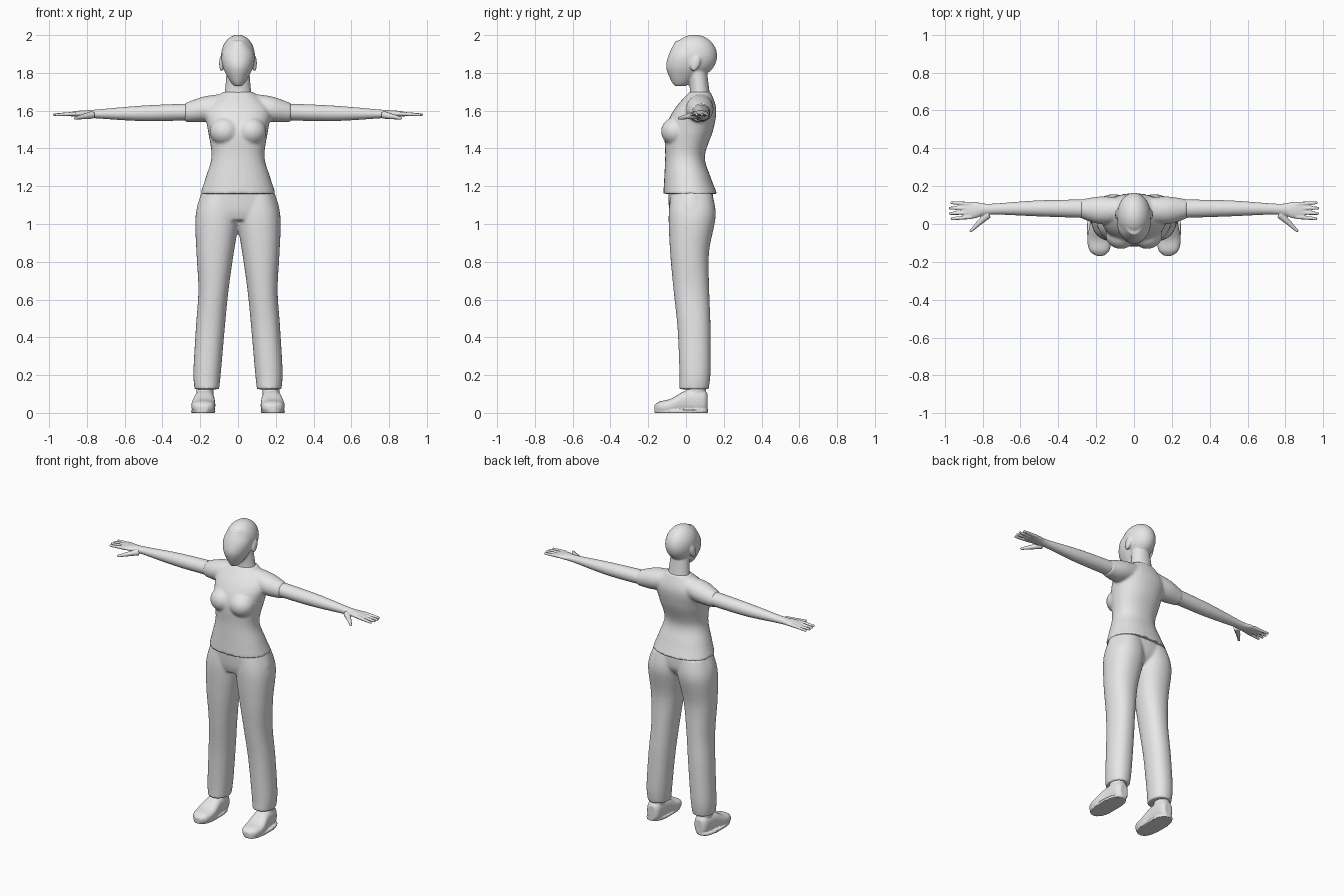
import bpy, bmesh, math
from mathutils import Vector, Matrix

default_cube = bpy.data.objects.get("Cube")
if default_cube:
    bpy.data.objects.remove(default_cube, do_unlink=True)

shade = (0.8, 0.8, 0.8, 1)
grey = bpy.data.materials.new("plain grey")
grey.use_nodes = True
grey.diffuse_color = shade
grey.node_tree.nodes["Principled BSDF"].inputs["Base Color"].default_value = shade


def spline(rows, steps=6):
    """Resample rows of numbers along a Catmull-Rom spline."""
    padded = [rows[0], *rows, rows[-1]]
    result = []
    for before, start, end, after in zip(padded, padded[1:], padded[2:], padded[3:]):
        before, start, end, after = map(Vector, (before, start, end, after))
        for step in range(steps):
            t = step / steps
            leave, arrive = (end - before) / 2, (after - start) / 2
            rise = t * t * (3 - 2 * t)
            result.append(start.lerp(end, rise)
                          + leave * t * (1 - t) ** 2 - arrive * t * t * (1 - t))
    return result + [Vector(rows[-1])]


def loft(mesh, axis, rows, power=2.0, sides=32):
    """Skin rounded sections; each row is position, then min and max on the other two axes."""
    order = {"x": (2, 0, 1), "y": (0, 2, 1), "z": (0, 1, 2)}[axis]
    rings = []
    for position, left, right, near, far in spline(rows):
        ring = []
        for side in range(sides):
            angle = math.tau * side / sides
            c, s = math.cos(angle), math.sin(angle)
            u = math.copysign(abs(c) ** (2 / power), c)
            v = math.copysign(abs(s) ** (2 / power), s)
            point = ((left + right + u * (right - left)) / 2,
                     (near + far + v * (far - near)) / 2, position)
            ring.append(mesh.verts.new([point[i] for i in order]))
        rings.append(ring)
    for lower, upper in zip(rings, rings[1:]):
        for side in range(sides):
            after = (side + 1) % sides
            mesh.faces.new((lower[side], lower[after], upper[after], upper[side]))
    mesh.faces.new(rings[0])
    mesh.faces.new(rings[-1])


def centred_loft(mesh, rows, power=2.0):
    """Upright loft about the middle; each row is height, half width, front and back."""
    full = [(height, -half, half, front, back) for height, half, front, back in rows]
    loft(mesh, "z", full, power)


def ball(mesh, centre, radii, tilt=0.0):
    matrix = (Matrix.Translation(centre) @ Matrix.Rotation(tilt, 4, "X")
              @ Matrix.Diagonal((*radii, 1)))
    bmesh.ops.create_uvsphere(mesh, u_segments=32, v_segments=16, radius=1, matrix=matrix)


def digit(mesh, start, end, base, tip):
    """Tapered finger with a round tip."""
    start, end = Vector(start), Vector(end)
    along = end - start
    matrix = (Matrix.Translation((start + end) / 2)
              @ along.to_track_quat("Z", "Y").to_matrix().to_4x4())
    bmesh.ops.create_cone(mesh, cap_ends=True, segments=12, radius1=base, radius2=tip,
                          depth=along.length, matrix=matrix)
    ball(mesh, end, (tip, tip, tip))


def finish(name, mesh, voxel, smoothing):
    """Mirror the part, blend its pieces into one skin and smooth it."""
    bmesh.ops.recalc_face_normals(mesh, faces=mesh.faces)
    data = bpy.data.meshes.new(name)
    mesh.to_mesh(data)
    mesh.free()
    data.materials.append(grey)
    part = bpy.data.objects.new(name, data)
    bpy.context.collection.objects.link(part)
    mirror = part.modifiers.new("Mirror", "MIRROR")
    mirror.use_mirror_merge = False
    blend = part.modifiers.new("Blend", "REMESH")
    blend.mode = "VOXEL"
    blend.voxel_size = voxel
    blend.use_smooth_shade = True
    soften = part.modifiers.new("Soften", "SMOOTH")
    soften.factor = 0.5
    soften.iterations = smoothing


# Head: cranium, face, neck and ears
head = bmesh.new()
ball(head, (0, .045, 1.89), (.09, .12, .112))
centred_loft(head, [
    (1.73, .02, -.06, 0), (1.76, .045, -.08, .04), (1.83, .08, -.105, .1),
    (1.9, .086, -.09, .1), (1.97, .05, -.055, .1)])
centred_loft(head, [(1.64, .085, 0, .14), (1.7, .07, .02, .125), (1.82, .06, .01, .11)])
ball(head, (.088, .05, 1.85), (.012, .024, .044), tilt=-.35)
finish("head", head, voxel=.006, smoothing=4)

# Shirt: body, bust and sleeves
shirt = bmesh.new()
centred_loft(shirt, [
    (1.16, .2, -.12, .165), (1.25, .17, -.115, .13), (1.36, .14, -.11, .1),
    (1.5, .16, -.11, .145), (1.61, .17, -.06, .16), (1.7, .08, .02, .13)], power=2.2)
ball(shirt, (.07, -.055, 1.49), (.08, .077, .075))
loft(shirt, "x", [
    (.07, .01, .14, 1.56, 1.69), (.18, 0, .145, 1.54, 1.675), (.28, .03, .13, 1.54, 1.64)])
finish("shirt", shirt, voxel=.008, smoothing=4)

# Arms, palms, fingers and thumbs
arms = bmesh.new()
loft(arms, "x", [
    (.2, .03, .13, 1.55, 1.64), (.5, .04, .125, 1.545, 1.627), (.76, .05, .107, 1.56, 1.605),
    (.84, .03, .117, 1.566, 1.6), (.9, .03, .117, 1.572, 1.59)])
for finger in range(4):
    reach = .975 - .008 * abs(finger - 1.4)
    digit(arms, (.86, .106 - .023 * finger, 1.584), (reach, .112 - .028 * finger, 1.578),
          base=.0115, tip=.008)
knuckle = (.82, .005, 1.568)
digit(arms, (.77, .05, 1.578), knuckle, base=.021, tip=.014)
digit(arms, knuckle, (.862, -.037, 1.56), base=.014, tip=.008)
finish("arms", arms, voxel=.0045, smoothing=2)

# Trousers: hips and legs
trousers = bmesh.new()
centred_loft(trousers, [
    (1.02, .2, -.075, .1), (1.08, .22, -.09, .14), (1.2, .18, -.095, .14)], power=2.2)
loft(trousers, "z", [
    (.125, .1, .23, -.035, .12), (.22, .09, .236, -.035, .13), (.45, .07, .223, -.045, .13),
    (.65, .05, .21, -.066, .123), (.85, .022, .22, -.084, .122),
    (1.04, -.008, .225, -.092, .157), (1.16, 0, .19, -.08, .14)], power=2.2)
finish("trousers", trousers, voxel=.0085, smoothing=4)

# Shoes: upper, sole and ankle
shoes = bmesh.new()
loft(shoes, "y", [
    (-.168, .16, .2, .01, .04), (-.14, .13, .235, 0, .06), (-.08, .12, .247, 0, .075),
    (0, .124, .233, 0, .118), (.09, .13, .222, 0, .12), (.115, .15, .2, .01, .1)], power=2.6)
loft(shoes, "z", [(height, .12, .248, -.168, .116) for height in (0, .016)], power=2.5)
loft(shoes, "z", [(height, .13, .22, 0, .105) for height in (.08, .17)])
finish("shoes", shoes, voxel=.005, smoothing=2)
